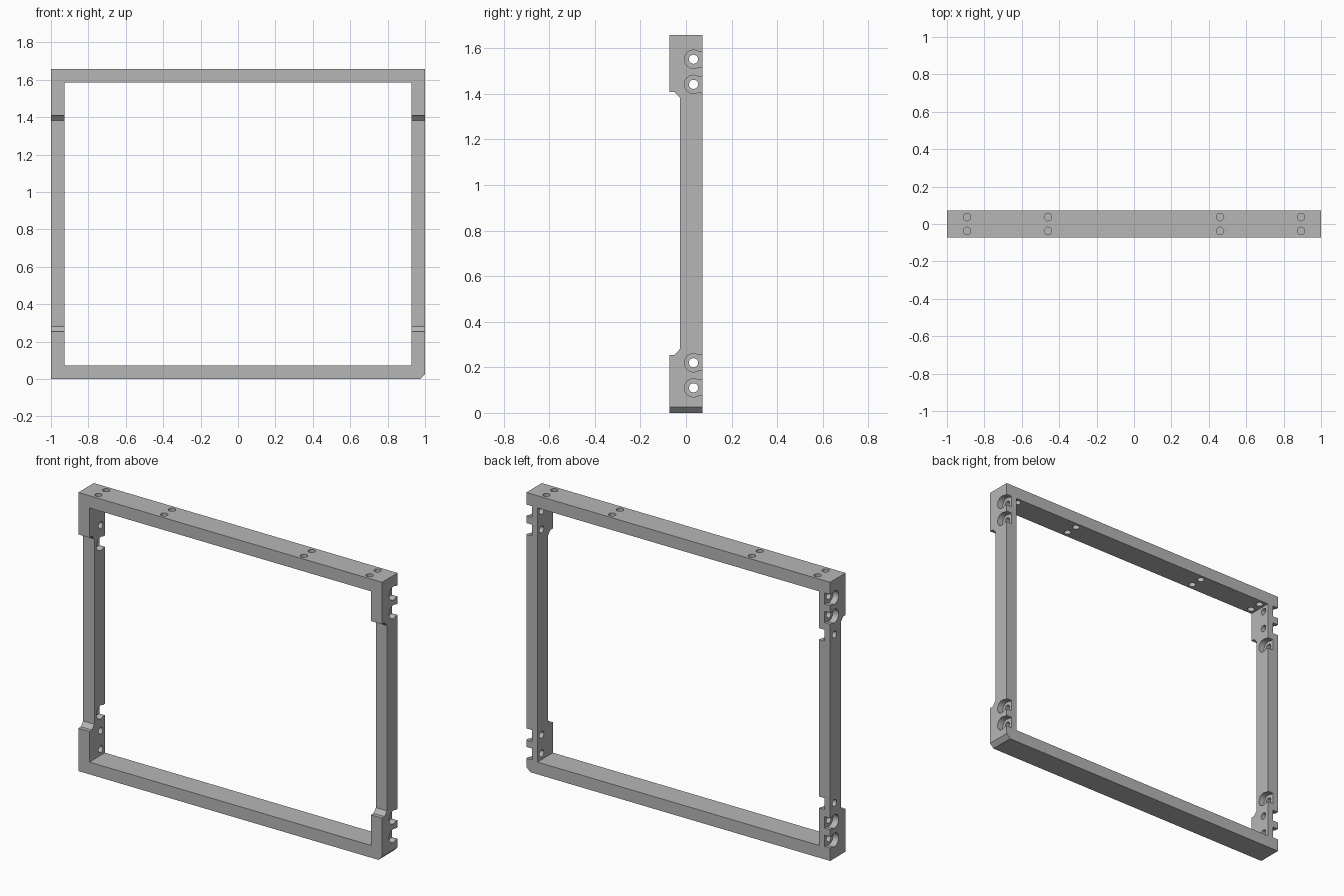
import bpy, bmesh, math

if "Cube" in bpy.data.objects:
    bpy.data.objects.remove(bpy.data.objects["Cube"], do_unlink=True)

H, D, WALL = 1.658, 0.073, 0.073      # height, half depth, wall thickness
INNER = 1 - WALL

metal = bpy.data.materials.new("plain grey")
metal.use_nodes = True
metal.diffuse_color = (0.47, 0.47, 0.47, 1)
metal.node_tree.nodes["Principled BSDF"].inputs["Base Color"].default_value = metal.diffuse_color


def prism(name, points, axis, start, end):
    """Extrude a closed 2D outline along one axis (the other axes keep their order)."""
    def place(p, t):
        co = list(p)
        co.insert("xyz".index(axis), t)
        return co
    bm = bmesh.new()
    a = [bm.verts.new(place(p, start)) for p in points]
    b = [bm.verts.new(place(p, end)) for p in points]
    bm.faces.new(a)
    bm.faces.new(b)
    for i in range(len(a)):
        j = (i + 1) % len(a)
        bm.faces.new((a[i], a[j], b[j], b[i]))
    bmesh.ops.recalc_face_normals(bm, faces=bm.faces)
    mesh = bpy.data.meshes.new(name)
    bm.to_mesh(mesh)
    bm.free()
    mesh.materials.append(metal)
    obj = bpy.data.objects.new(name, mesh)
    bpy.context.collection.objects.link(obj)
    return obj


def arc(cx, cy, r, a0=0.0, a1=2 * math.pi * 31 / 32, n=32):
    return [(cx + r * math.cos(a0 + (a1 - a0) * i / (n - 1)),
             cy + r * math.sin(a0 + (a1 - a0) * i / (n - 1))) for i in range(n)]


def cut(target, cutter):
    cutter.hide_render = True
    mod = target.modifiers.new("cut", "BOOLEAN")
    mod.operation, mod.solver, mod.object = "DIFFERENCE", "EXACT", cutter
    bpy.context.view_layer.objects.active = target
    bpy.ops.object.modifier_apply(modifier=mod.name)
    bpy.data.objects.remove(cutter, do_unlink=True)


# Outer block with one chamfered lower corner, then the open middle
C = 0.025
frame = prism("frame", [(-1, 0), (1 - C, 0), (1, C), (1, H), (-1, H)], "y", -D, D)
cut(frame, prism("opening", [(-INNER, WALL), (INNER, WALL), (INNER, H - WALL),
                             (-INNER, H - WALL)], "y", -1, 1))

# Recess along the front of both uprights, with sloped ends
STEP, BACK, LOW, HIGH = -0.05, -0.027, 0.255, 1.408
cut(frame, prism("front_recess", [(-0.2, LOW), (STEP, LOW), (BACK, LOW + C),
                                  (BACK, HIGH - C), (STEP, HIGH), (-0.2, HIGH)], "x", -2, 2))

# Screw holes through the top rail
for x in (-0.893, -0.46, 0.46, 0.893):
    for y in (-0.037, 0.037):
        cut(frame, prism("top_hole", arc(x, y, 0.02), "z", H - 0.2, H + 0.1))

# Side screw holes, each with a counterbore open to the back
Y, R, SLOT, DEPTH = 0.033, 0.04, 0.034, 0.037


def side_screw(z, side, inside=False):
    cut(frame, prism("side_hole", arc(Y, z, 0.02), "x", side * 0.85, side * 1.1))
    a = math.asin(SLOT / R)
    outline = arc(Y, z, R, a, 2 * math.pi - a) + [(0.2, z - SLOT), (0.2, z + SLOT)]
    near, far = (0.85, INNER + DEPTH) if inside else (1 - DEPTH, 1.1)
    cut(frame, prism("counterbore", outline, "x", side * near, side * far))


for z in (0.11, 0.22, 1.442, 1.552):
    for side in (-1, 1):
        side_screw(z, side)
for z in (0.33, 1.332):
    side_screw(z, -1, inside=True)

# Crisp edges, smooth bores
bpy.ops.object.select_all(action="DESELECT")
frame.select_set(True)
bpy.context.view_layer.objects.active = frame
bpy.ops.object.shade_smooth_by_angle(angle=math.radians(25))
